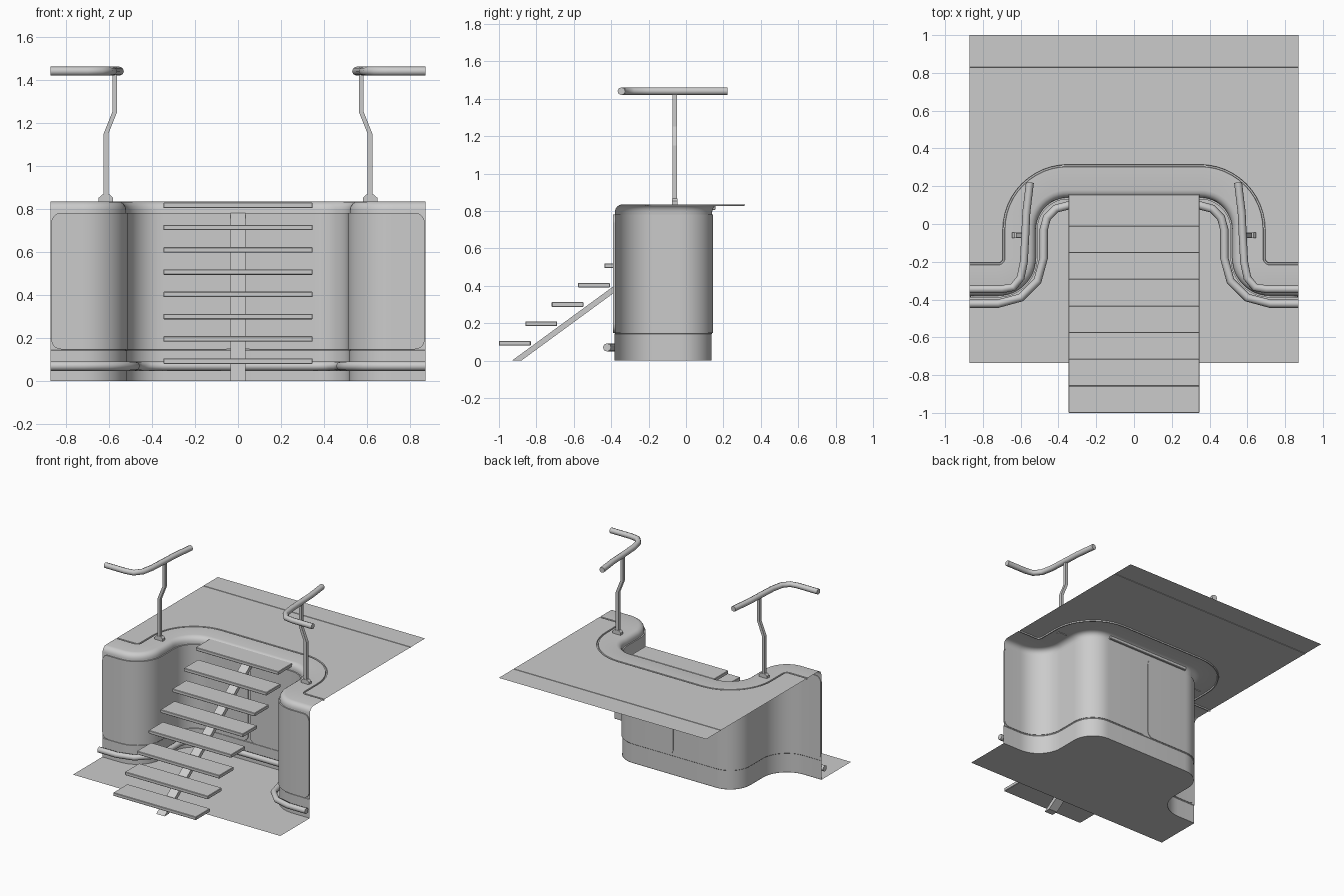
import bpy, bmesh
from math import sin, cos, pi, radians, sqrt

if "Cube" in bpy.data.objects:
    bpy.data.objects.remove(bpy.data.objects["Cube"])

HALF = 0.87     # half width
TOP = 0.835     # deck height


def half_path(d=0.0, n=12):
    """Left half of the S-shaped wall plan, offset d toward the back."""
    pts = [(-HALF, -0.38 + d)]
    for i in range(n + 1):
        a = -pi / 2 + i / n * pi / 2
        pts.append((-0.72 + (0.20 - d) * cos(a), -0.18 + (0.20 - d) * sin(a)))
    for i in range(n + 1):
        a = pi - i / n * pi / 2
        pts.append((-0.35 + (0.17 + d) * cos(a), -0.03 + (0.17 + d) * sin(a)))
    return pts


def full_path(d=0.0, n=12):
    left = half_path(d, n)
    return left + [(-x, y) for x, y in reversed(left)]


def smooth(ob, angle=30):
    bpy.ops.object.select_all(action='DESELECT')
    ob.select_set(True)
    bpy.context.view_layer.objects.active = ob
    bpy.ops.object.shade_smooth_by_angle(angle=radians(angle))


def make(name, verts, faces):
    me = bpy.data.meshes.new(name)
    me.from_pydata(verts, [], faces)
    ob = bpy.data.objects.new(name, me)
    bpy.context.collection.objects.link(ob)
    return ob


def loft(name, rows, closed=False):
    """Skin equal-length rows of points; closed joins last row to first."""
    n, m = len(rows[0]), len(rows)
    faces = []
    for j in range(m if closed else m - 1):
        k = (j + 1) % m
        faces += [(j * n + i, j * n + i + 1, k * n + i + 1, k * n + i)
                  for i in range(n - 1)]
    if closed:
        faces += [tuple(j * n for j in reversed(range(m))),
                  tuple(j * n + n - 1 for j in range(m))]
    return make(name, [p for r in rows for p in r], faces)


def prism(name, profile, x0, x1):
    """Extrude a (y, z) profile along x."""
    n = len(profile)
    verts = [(x, y, z) for x in (x0, x1) for y, z in profile]
    faces = [tuple(reversed(range(n))), tuple(range(n, 2 * n))]
    faces += [(i, (i + 1) % n, n + (i + 1) % n, n + i) for i in range(n)]
    ob = make(name, verts, faces)
    bm = bmesh.new()
    bm.from_mesh(ob.data)
    bmesh.ops.recalc_face_normals(bm, faces=bm.faces)
    bm.to_mesh(ob.data)
    bm.free()
    return ob


def tube(name, pts, r):
    cu = bpy.data.curves.new(name, 'CURVE')
    cu.dimensions = '3D'
    cu.bevel_depth, cu.bevel_resolution, cu.use_fill_caps = r, 2, True
    sp = cu.splines.new('POLY')
    sp.points.add(len(pts) - 1)
    for p, c in zip(sp.points, pts):
        p.co = (*c, 1)
    ob = bpy.data.objects.new(name, cu)
    bpy.context.collection.objects.link(ob)
    return ob


# Wall with kick strip, rounded top edge and seam groove around the rim
profile = [(-0.003, 0), (-0.003, 0.142), (0, 0.145), (0, 0.795)]
profile += [(0.04 - 0.04 * cos(a), 0.795 + 0.04 * sin(a))
            for a in (pi / 8, pi / 4, 3 * pi / 8, pi / 2)]
profile += [(0.163, TOP), (0.165, 0.826), (0.173, 0.826), (0.175, TOP)]
smooth(loft("curved_wall", [[(x, y, z) for x, y in full_path(d)] for d, z in profile]))

# Upper deck with a narrow cross seam
edge = [(x, y, TOP) for x, y in full_path(0.175)]
make("upper_deck", edge + [(HALF, 0.82, TOP), (-HALF, 0.82, TOP)],
     [tuple(range(len(edge) + 2))[::-1]][0:1] and [tuple(reversed(range(len(edge) + 2)))])
loft("deck_seam", [[(-HALF, y, z), (HALF, y, z)] for y, z in
                   ((0.82, TOP), (0.821, TOP - 0.003), (0.829, TOP - 0.003), (0.83, TOP))])
loft("deck_rear_strip", [[(-HALF, y, TOP), (HALF, y, TOP)] for y in (0.83, 1.0)])

# Lower floor up to the wall
edge = [(x, y, 0) for x, y in full_path(0)]
make("lower_floor", edge + [(HALF, -0.735, 0), (-HALF, -0.735, 0)],
     [tuple(reversed(range(len(edge) + 2)))])

# Wall panels with rounded corners, one per half
R, Z0, Z1 = 0.045, 0.148, 0.782
ends = [(R * (1 - cos(i / 5 * pi / 2)), R * (1 - sin(i / 5 * pi / 2))) for i in range(6)]
for side, label in ((1, "left"), (-1, "right")):
    rows = []
    for d, top in ((-0.009, 0), (-0.009, 1), (0.004, 1), (0.004, 0)):
        mid = half_path(d)[1:]
        plan = [(-HALF + 0.003 + u, -0.38 + d, v) for u, v in ends]
        plan += [(x, y, 0) for x, y in mid]
        plan += [(-0.008 - u, 0.14 + d, v) for u, v in reversed(ends)]
        rows.append([(side * x, y, Z1 - v if top else Z0 + v) for x, y, v in plan])
    panel = loft("wall_panel_" + label, rows if side > 0 else rows[::-1], closed=True)
    smooth(panel)

# Floor-level bumper pipe following the wall
tube("bumper_pipe", [(x, y, 0.07) for x, y in full_path(-0.042, 3)], 0.022)

# Stair treads
for i in range(8):
    y, z = -1.0 + 0.141 * i, 0.08 + 0.1035 * i
    t = prism(f"stair_tread_{i + 1}",
              [(y, z), (y + 0.17, z), (y + 0.17, z + 0.025), (y, z + 0.025)], -0.347, 0.347)
    b = t.modifiers.new("edge", 'BEVEL')
    b.width, b.segments = 0.003, 1

# Central stair stringer
prism("stair_stringer", [(-0.93, 0), (-0.88, 0), (0.138, 0.745), (0.138, 0.782)], -0.035, 0.035)

# Handrails on cranked posts
for s, label in ((1, "left"), (-1, "right")):
    rail = [(-0.87, -0.345), (-0.70, -0.345), (-0.64, -0.335), (-0.60, -0.285),
            (-0.583, -0.2), (-0.575, -0.05), (-0.57, 0.06), (-0.551, 0.22)]
    tube("handrail_" + label, [(s * x, y, 1.44) for x, y in rail], 0.021)

    w, yc = 0.011, -0.06
    line = [(-0.613, 0.85), (-0.613, 1.15), (-0.573, 1.25), (-0.573, 1.435)]
    rows = [[(s * (x + a * w), yc + b, z) for x, z in line]
            for a, b in ((-1, -0.012), (1, -0.012), (1, 0.012), (-1, 0.012))]
    loft("handrail_post_" + label, rows if s > 0 else rows[::-1], closed=True)

    base = [(-0.647, 0.83), (-0.58, 0.83), (-0.58, 0.852), (-0.595, 0.866),
            (-0.632, 0.866), (-0.647, 0.852)]
    foot = prism("post_foot_" + label, [(x * s, z) for x, z in base], -0.015, 0.015)
    foot.rotation_euler = (0, 0, pi / 2 * -1)
    foot.rotation_euler[2] = -pi / 2
    foot.location.y = yc
